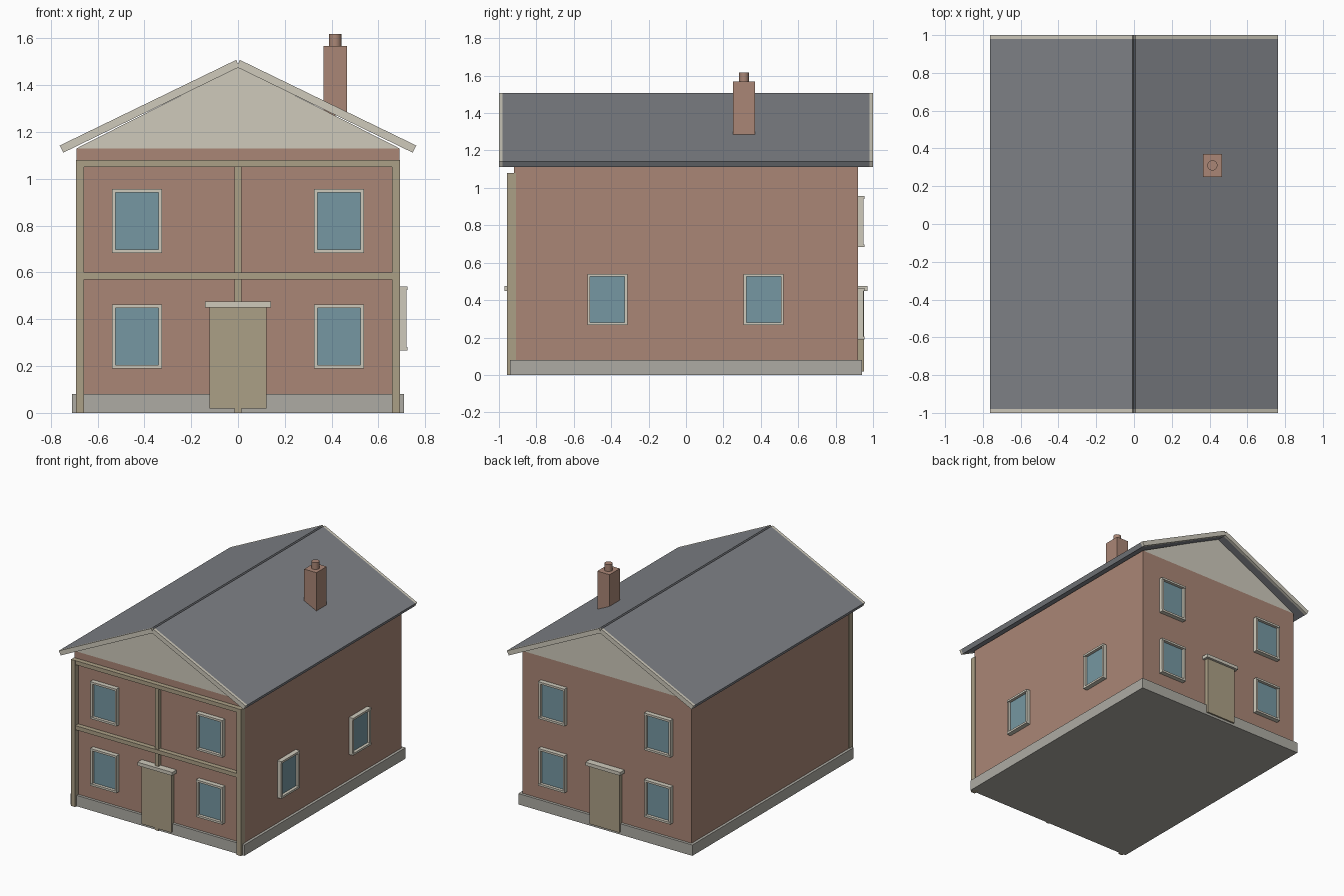
import bpy, bmesh

if "Cube" in bpy.data.objects:
    bpy.data.objects.remove(bpy.data.objects["Cube"])

def material(name, rgb):
    m = bpy.data.materials.new(name)
    m.diffuse_color = (*rgb, 1)
    m.use_nodes = True
    m.node_tree.nodes["Principled BSDF"].inputs["Base Color"].default_value = m.diffuse_color
    return m

BRICK = material("brick", (0.40, 0.24, 0.18))
STONE = material("stone", (0.42, 0.41, 0.37))
CREAM = material("cream", (0.62, 0.59, 0.50))
TIMBER = material("timber", (0.41, 0.35, 0.24))
GLASS = material("glass", (0.18, 0.31, 0.36))
SLATE = material("slate", (0.21, 0.22, 0.24))

def finish(name, bm, mat):
    bmesh.ops.recalc_face_normals(bm, faces=bm.faces)
    me = bpy.data.meshes.new(name)
    bm.to_mesh(me)
    bm.free()
    me.materials.append(mat)
    ob = bpy.data.objects.new(name, me)
    bpy.context.collection.objects.link(ob)
    return ob

def box(name, mat, x, y, z):
    """Box from (min, max) pairs."""
    bm = bmesh.new()
    for v in bmesh.ops.create_cube(bm, size=1)["verts"]:
        v.co = [(r[0] + r[1]) / 2 + c * (r[1] - r[0]) for c, r in zip(v.co, (x, y, z))]
    return finish(name, bm, mat)

def extrude_y(name, mat, profile, y0, y1):
    """Extrude an x-z outline along y."""
    bm = bmesh.new()
    face = bm.faces.new([bm.verts.new((x, y0, z)) for x, z in profile])
    new = bmesh.ops.extrude_face_region(bm, geom=[face])["geom"]
    bmesh.ops.translate(bm, vec=(0, y1 - y0, 0),
                        verts=[g for g in new if isinstance(g, bmesh.types.BMVert)])
    return finish(name, bm, mat)

def wall_box(name, mat, wall, u, d, z):
    """Box on a wall: u runs along the wall, d is the distance from the centre."""
    if wall == "right":
        return box(name, mat, d, u, z)
    y = d if wall == "back" else (-d[1], -d[0])
    return box(name, mat, u, y, z)

def window(wall, u, z):
    base = 0.69 if wall == "right" else 0.92
    w, h, t = 0.107, 0.137, 0.015
    n = wall + "_window"
    d = (base - 0.01, base + 0.03)
    wall_box(n + "_glass", GLASS, wall, (u - w + t, u + w - t), (base - 0.01, base + 0.012), (z - h + t, z + h - t))
    for s in (-1, 1):
        a, b = sorted((s * w, s * (w - t)))
        wall_box(n + "_jamb", CREAM, wall, (u + a, u + b), d, (z - h, z + h))
        a, b = sorted((s * h, s * (h - t)))
        wall_box(n + "_rail", CREAM, wall, (u - w, u + w), (d[0], d[1] + 0.004), (z + a, z + b))

# Walls, plinth and attic gables
box("walls", BRICK, (-0.69, 0.69), (-0.92, 0.92), (0.02, 1.13))
box("plinth", STONE, (-0.71, 0.71), (-0.94, 0.94), (0, 0.08))
extrude_y("gables", CREAM, [(-0.69, 1.13), (0.69, 1.13), (0, 1.48)], -0.92, 0.92)

# Roof slabs with a small groove at the ridge, and verge boards at both ends
half = [(0.008, 1.508), (0.762, 1.142), (0.746, 1.112), (0, 1.475)]
roof = half + [(-x, z) for x, z in half[2::-1]] + [(0, 1.491)]
extrude_y("roof", SLATE, roof, -0.98, 0.98)
for y0 in (-1.0, 0.98):
    extrude_y("verge_board", CREAM, roof, y0, y0 + 0.02)

# Windows
for wall in ("front", "back"):
    for x in (-0.432, 0.432):
        for z in (0.327, 0.82):
            window(wall, x, z)
for y in (-0.42, 0.415):
    window("right", y, 0.403)

# Doors with canopies
for wall in ("front", "back"):
    wall_box(wall + "_door", TIMBER, wall, (-0.122, 0.122), (0.91, 0.952), (0.018, 0.45))
    wall_box(wall + "_door_canopy", CREAM, wall, (-0.142, 0.142), (0.91, 0.97), (0.45, 0.475))

# Front timber framing
for x in (-0.676, 0, 0.676):
    w, d = (0.017, 0.957) if x else (0.014, 0.947)
    wall_box("timber_post", TIMBER, "front", (x - w, x + w), (0.91, d), (0, 1.08))
for z in (0.585, 1.065):
    wall_box("timber_beam", TIMBER, "front", (-0.693, 0.693), (0.91, 0.955), (z - 0.015, z + 0.015))

# Chimney and pot
box("chimney", BRICK, (0.365, 0.465), (0.25, 0.37), (1.27, 1.568))
bpy.ops.mesh.primitive_cylinder_add(vertices=16, radius=0.027, depth=0.06, location=(0.415, 0.31, 1.588))
pot = bpy.context.object
pot.name = "chimney_pot"
pot.data.materials.append(BRICK)
bpy.ops.object.shade_smooth_by_angle()
